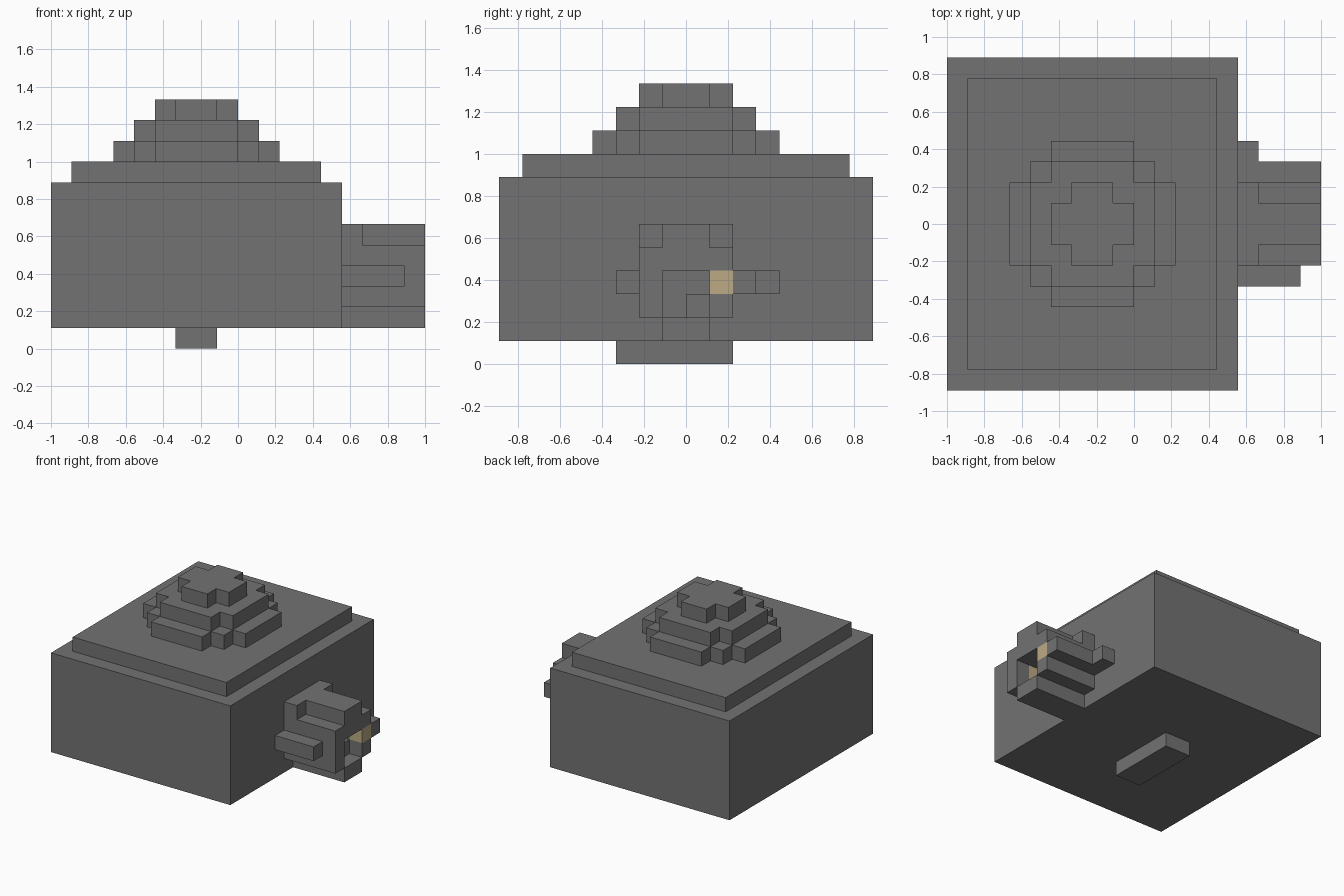
import bpy, bmesh
from mathutils import Vector

if "Cube" in bpy.data.objects:
    bpy.data.objects.remove(bpy.data.objects["Cube"])

U = 1 / 9  # edge length of one block


def material(name, rgb):
    m = bpy.data.materials.new(name)
    m.use_nodes = True
    m.diffuse_color = (*rgb, 1)
    bsdf = next(n for n in m.node_tree.nodes if n.type == 'BSDF_PRINCIPLED')
    bsdf.inputs["Base Color"].default_value = (*rgb, 1)
    bsdf.inputs["Roughness"].default_value = 0.9
    return m


GREY = material("stone grey", (0.17, 0.17, 0.17))
TAN = material("ivory tan", (0.5, 0.4, 0.23))


def cells(*boxes):
    """Blocks filling boxes given as x0, x1, y0, y1, z0, z1."""
    return {(x, y, z) for a, b, c, d, e, f in boxes
            for x in range(a, b) for y in range(c, d) for z in range(e, f)}


def build(name, solid, tan=()):
    """Skin a set of blocks, merging flat neighbours of one colour."""
    bm = bmesh.new()
    corners = {}

    def vert(p):
        key = tuple(round(c) for c in p)
        if key not in corners:
            corners[key] = bm.verts.new(Vector(key) * U)
        return corners[key]

    for cell in solid:
        for axis in range(3):
            for side in (0, 1):
                n = Vector((0, 0, 0))
                n[axis] = 2 * side - 1
                if tuple(int(c) for c in Vector(cell) + n) in solid:
                    continue
                base = Vector(cell)
                base[axis] += side
                u, v = Vector((0, 0, 0)), Vector((0, 0, 0))
                u[(axis + 1) % 3] = v[(axis + 2) % 3] = 1
                ring = [base, base + u, base + u + v, base + v]
                face = bm.faces.new([vert(p) for p in (ring if side else ring[::-1])])
                face.material_index = int(cell in tan)
    bmesh.ops.dissolve_limit(bm, angle_limit=0.01, verts=bm.verts[:],
                             edges=bm.edges[:], delimit={'MATERIAL'})
    mesh = bpy.data.meshes.new(name)
    bm.to_mesh(mesh)
    bm.free()
    mesh.materials.append(GREY)
    if tan:
        mesh.materials.append(TAN)
    obj = bpy.data.objects.new(name, mesh)
    bpy.context.scene.collection.objects.link(obj)
    return obj


# Main body, its raised lid and the foot underneath
build("body", cells((-9, 5, -8, 8, 1, 8), (-8, 4, -7, 7, 8, 9)))
build("foot", cells((-3, -1, -3, 2, 0, 1)))

# Stepped dome: each tier is a stack of crossed slabs
build("dome", cells(
    (-6, 2, -2, 2, 9, 10), (-5, 1, -3, 3, 9, 10), (-4, 0, -4, 4, 9, 10),
    (-5, 1, -2, 2, 10, 11), (-4, 0, -3, 3, 10, 11),
    (-4, 0, -1, 1, 11, 12), (-3, -1, -2, 2, 11, 12)))

# Head with a hollow mouth and two tan teeth
head = cells((5, 9, -2, 2, 2, 5),   # cheeks
             (5, 6, -2, 2, 5, 6),   # back of crown
             (6, 9, -1, 1, 5, 6),   # crown ridge
             (5, 9, -1, 1, 1, 2))   # jaw
mouth = cells((7, 9, -1, 0, 2, 4), (8, 9, 0, 1, 2, 3), (7, 9, 0, 1, 3, 4))
build("head", head - mouth, tan={(8, 1, 3), (7, -2, 3)})

# Bars on the sides of the head
build("front_side_bar", cells((5, 8, -3, -2, 3, 4)))
build("back_side_bar", cells((5, 9, 2, 3, 3, 4), (5, 6, 3, 4, 3, 4)))
